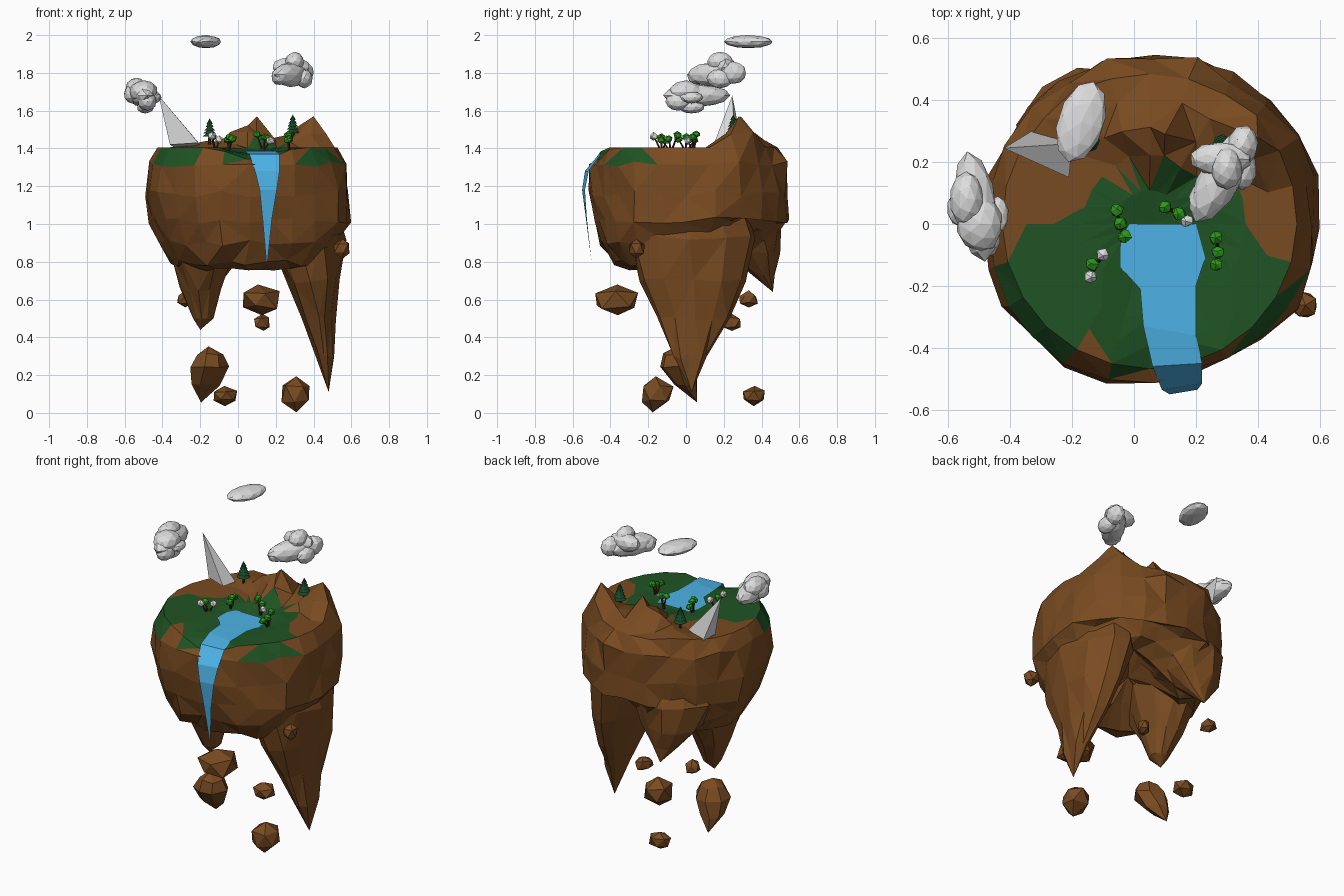
import bpy, bmesh, math, random
from mathutils import Vector, Matrix

random.seed(4)
if "Cube" in bpy.data.objects:
    bpy.data.objects.remove(bpy.data.objects["Cube"])


def material(name, r, g, b):
    mat = bpy.data.materials.new(name)
    mat.use_nodes = True
    mat.diffuse_color = (r, g, b, 1)
    shader = next(n for n in mat.node_tree.nodes if n.type == 'BSDF_PRINCIPLED')
    shader.inputs["Base Color"].default_value = (r, g, b, 1)
    return mat


ROCK = material("brown rock", .19, .07, .015)
GRASS = material("dark grass", .014, .088, .017)
WATER = material("blue water", .075, .45, .8)
CLOUD = material("cloud white", .72, .72, .72)
LEAF = material("bright leaf", .025, .32, .012)
PINE = material("pine green", .008, .06, .02)
BARK = material("dark bark", .07, .025, .01)


def finish(name, bm, *mats):
    bmesh.ops.recalc_face_normals(bm, faces=bm.faces)
    mesh = bpy.data.meshes.new(name)
    bm.to_mesh(mesh)
    bm.free()
    for mat in mats:
        mesh.materials.append(mat)
    obj = bpy.data.objects.new(name, mesh)
    bpy.context.scene.collection.objects.link(obj)
    return obj


def jitter(verts, amount):
    for v in verts:
        v.co += Vector([random.uniform(-amount, amount) for _ in range(3)])


def loft(bm, rings, first, last):
    """Skin rings of equal length and close both ends with a fan."""
    rows = [[bm.verts.new(p) for p in ring] for ring in rings]
    count = len(rows[0])
    for i in range(count):
        j = (i + 1) % count
        for a, b in zip(rows, rows[1:]):
            bm.faces.new((a[i], a[j], b[j], b[i]))
    for row, tip in ((rows[0], first), (rows[-1], last)):
        end = bm.verts.new(tip)
        for i in range(count):
            bm.faces.new((row[i], row[(i + 1) % count], end))


def ellipse(x, y, z, rx, ry, count):
    return [(x + rx * math.cos(a), y + ry * math.sin(a), z)
            for a in (math.tau * i / count for i in range(count))]


def blobs(name, parts, mats, detail, rough):
    """Joined ellipsoids: centre, radii, turn about z, material index."""
    bm = bmesh.new()
    for centre, radii, turn, slot in parts:
        verts = bmesh.ops.create_icosphere(bm, subdivisions=detail, radius=1)["verts"]
        jitter(verts, rough)
        place = (Matrix.Translation(centre) @ Matrix.Rotation(turn, 4, 'Z')
                 @ Matrix.Diagonal((*radii, 1)))
        bmesh.ops.transform(bm, matrix=place, verts=verts)
        for face in {f for v in verts for f in v.link_faces}:
            face.material_index = slot
    return finish(name, bm, *mats)


def lobe(angle, centre, power):
    return max(0, math.cos(angle - centre)) ** power


# Ground height: low around the pond, rising to cone-shaped peaks at the back
PEAKS = [(.4, .28, 1.57, 1.2), (.1, .29, 1.57, 1.05), (-.18, .36, 1.46, .4),
         (.26, .31, 1.5, .8), (-.03, .3, 1.48, .7)]


def ground(x, y):
    along = min(max(y, -.5), -.07)
    away = max(0, math.hypot(x - .1, y - along) - .1)
    dip = .3 * max(0, -y - .36) * max(0, 1 - away * 8)
    z = 1.375 + min(.03, away * .3) - dip
    return max([z] + [top - slope * math.hypot(x - px, y - py)
                      for px, py, top, slope in PEAKS])


# Island body: terrain rings, then wall and underside rings around a hollow
SIDES = 24
rings = []
WALL = [(1, 1.32), (1.01, 1.16), (.97, 1.02), (.88, .9), (.75, .79), (.58, .75), (.3, .86)]
for frac, level in [(f, None) for f in (.2, .4, .58, .74, .89)] + WALL:
    ring = []
    for i in range(SIDES):
        a = math.tau * i / SIDES
        r = frac * (.535 + .01 * math.sin(a))
        if level and level < 1.1:
            r += .03 * lobe(a, 0, 1)
        if level:
            r -= .03 * lobe(a, -1.38, 14)
        x, y = .05 + r * math.cos(a), r * math.sin(a)
        z = ground(x, y) if level is None else level
        if z < 1:
            z += .18 * lobe(a, 1.05, 4)
        ring.append((x, y, z))
    rings.append(ring)
bm = bmesh.new()
loft(bm, rings, (.05, 0, 1.375), (.05, 0, .93))
jitter([v for v in bm.verts if v.co.z < 1.34], .019)
jitter([v for v in bm.verts if v.co.z > 1.42], .012)
for px, py, top, slope in PEAKS[:2]:
    near = min((v for v in bm.verts if v.co.z > 1.36),
               key=lambda v: math.hypot(v.co.x - px, v.co.y - py))
    near.co = px, py, top
bmesh.ops.triangulate(bm, faces=bm.faces)
island = finish("island", bm, ROCK, GRASS)

# Hanging roots of rock: tip, then rings of x, y, z, x radius, y radius
ROOTS = {
    "long_root": [(.48, .03, .11), (.463, .02, .3, .047, .1), (.43, .04, .5, .09, .2),
                  (.405, .03, .7, .145, .29), (.36, .03, .93, .2, .34), (.3, 0, 1.15, .2, .3)],
    "left_root": [(-.2, 0, .44), (-.185, 0, .5, .055, .06), (-.2, 0, .65, .1, .13),
                  (-.2, 0, .82, .17, .23), (-.2, 0, .98, .21, .28), (-.17, 0, 1.13, .2, .24)],
    "back_root": [(-.14, .46, .64), (-.14, .41, .73, .08, .06), (-.14, .34, .85, .18, .15),
                  (-.13, .26, 1.0, .27, .25), (-.08, .22, 1.15, .24, .22)],
}
for name, (tip, *sections) in ROOTS.items():
    bm = bmesh.new()
    x, y, z = sections[-1][:3]
    loft(bm, [ellipse(*s, 11) for s in sections], tip, (x, y, z + .03))
    jitter([v for v in bm.verts if v.co.z > tip[2] + .1], .014)
    bmesh.ops.triangulate(bm, faces=bm.faces)
    root = finish(name, bm, ROCK)
    union = island.modifiers.new(name, 'BOOLEAN')
    union.operation, union.solver, union.object = 'UNION', 'EXACT', root
bpy.context.view_layer.update()
merged = bpy.data.meshes.new_from_object(
    island.evaluated_get(bpy.context.evaluated_depsgraph_get()))
island.modifiers.clear()
island.data = merged
for name in ROOTS:
    bpy.data.objects.remove(bpy.data.objects[name])

# Grass covers the low upper faces around the pond, with bare patches at the front
for face in merged.polygons:
    x, y, z = face.center
    inside = y < min(.17, .17 + .62 * x, .2 - 1.45 * (x - .25)) or (x > .4 and -.34 < y < -.2)
    bare = y < -.39 and (-.2 < x < -.05 or .22 < x < .33)
    face.material_index = int(inside and not bare and 1.325 < z < 1.47)

# Pond and waterfall: one ribbon of left and right bank points
BANKS = [((-.02, 0), (.2, 0), 1.388), ((-.08, -.1), (.23, -.11), 1.388),
         ((.02, -.21), (.2, -.2), 1.388), ((.03, -.33), (.2, -.36), 1.386),
         ((.06, -.46), (.22, -.45), 1.37), ((.09, -.535), (.22, -.515), 1.28),
         ((.115, -.55), (.205, -.535), 1.18), ((.13, -.53), (.18, -.525), 1.03),
         ((.15, -.5), (.156, -.5), .8)]
bm = bmesh.new()
pairs = [[bm.verts.new((*p, z)) for p in (left, right)] for left, right, z in BANKS]
for (a, b), (c, d) in zip(pairs, pairs[1:]):
    bm.faces.new((a, c, d, b))
finish("water", bm, WATER)

# Floating stones
STONES = [((.12, -.37, .6), (.12, .13, .09)), ((.13, .24, .48), (.06, .04, .05)),
          ((-.28, .33, .6), (.05, .045, .045)), ((.55, -.26, .87), (.05, .05, .05)),
          ((.31, -.16, .1), (.1, .09, .095)), ((-.07, .36, .09), (.06, .065, .05))]
for number, (centre, radii) in enumerate(STONES):
    blobs(f"stone_{number + 1}", [(centre, radii, number, 0)], [ROCK], 1, .13)
bm = bmesh.new()
loft(bm, [ellipse(-.18, 0, .15, .08, .065, 7), ellipse(-.16, -.04, .24, .105, .1, 7),
          ellipse(-.15, -.05, .31, .07, .07, 7)], (-.2, .06, .06), (-.15, -.05, .35))
jitter(bm.verts, .008)
finish("pointed_stone", bm, ROCK)

# Clouds
blobs("left_cloud", [
    ((-.51, .06, 1.68), (.065, .18, .06), .15, 0), ((-.5, .0, 1.7), (.075, .09, .06), 0, 0),
    ((-.54, .08, 1.72), (.055, .09, .055), 0, 0), ((-.48, -.04, 1.65), (.05, .07, .05), 0, 0),
    ((-.56, .05, 1.69), (.045, .06, .05), 0, 0), ((-.44, .03, 1.67), (.035, .06, .03), 0, 0),
    ((-.49, .03, 1.62), (.045, .07, .035), 0, 0)], [CLOUD], 2, .04)
blobs("right_cloud", [
    ((.28, .15, 1.79), (.07, .16, .065), -.5, 0), ((.28, .21, 1.83), (.1, .055, .055), 0, 0),
    ((.35, .25, 1.8), (.05, .07, .06), -.2, 0), ((.3, .18, 1.86), (.05, .07, .05), 0, 0),
    ((.22, .07, 1.78), (.045, .06, .045), 0, 0), ((.35, .18, 1.77), (.045, .07, .05), 0, 0)],
    [CLOUD], 2, .04)
blobs("flat_cloud", [((-.17, .33, 1.965), (.075, .135, .035), -.3, 0)], [CLOUD], 2, .02)

# Pale crystal spike leaning outwards
bm = bmesh.new()
base = [bm.verts.new(p) for p in [(-.36, .22, 1.42), (-.21, .15, 1.43),
                                  (-.2, .26, 1.42), (-.33, .3, 1.4)]]
apex = bm.verts.new((-.42, .245, 1.68))
bm.faces.new(base)
for i in range(4):
    bm.faces.new((base[i - 1], base[i], apex))
finish("crystal_spike", bm, CLOUD)

# Leafy trees: trunk foot, then leaf clusters (slot 1 green, slot 2 blossom)
TREES = [((-.12, -.13), [(-.1, -.1, 1.445, 2), (-.135, -.13, 1.46, 1), (-.14, -.17, 1.465, 2)]),
         ((-.05, 0), [(-.055, .045, 1.445, 1), (-.045, .0, 1.46, 1), (-.03, -.04, 1.45, 1)]),
         ((.13, .04), [(.1, .055, 1.475, 1), (.145, .035, 1.46, 1), (.17, .01, 1.44, 2)]),
         ((.27, -.08), [(.265, -.045, 1.47, 1), (.27, -.09, 1.45, 1), (.265, -.13, 1.445, 1)])]
for number, (foot, leaves) in enumerate(TREES):
    parts = [((x, y, z), (.023, .023, .021), number, slot) for x, y, z, slot in leaves]
    blobs(f"leafy_tree_{number + 1}", parts, [BARK, LEAF, CLOUD], 1, .15)
    bm = bmesh.new()
    for x, y, z, slot in leaves:
        loft(bm, [ellipse(*foot, 1.38, .007, .007, 5), ellipse(x, y, z, .004, .004, 5)],
             (*foot, 1.37), (x, y, z))
    finish(f"leafy_trunk_{number + 1}", bm, BARK)

# Pines: stacked cones on a short trunk
for number, (x, y, top) in enumerate([(-.15, .27, 1.56), (.29, .25, 1.58)]):
    bm = bmesh.new()
    for tier in range(5):
        low = top - .03 - tier * .017
        loft(bm, [ellipse(x, y, low, .016 + tier * .006, .016 + tier * .006, 8)],
             (x, y, low + .006), (x, y, low + .03))
    finish(f"pine_{number + 1}", bm, PINE)
    bm = bmesh.new()
    loft(bm, [ellipse(x, y, top - h, .008, .008, 6) for h in (.15, .08)],
         (x, y, top - .15), (x, y, top - .08))
    finish(f"pine_trunk_{number + 1}", bm, BARK)
